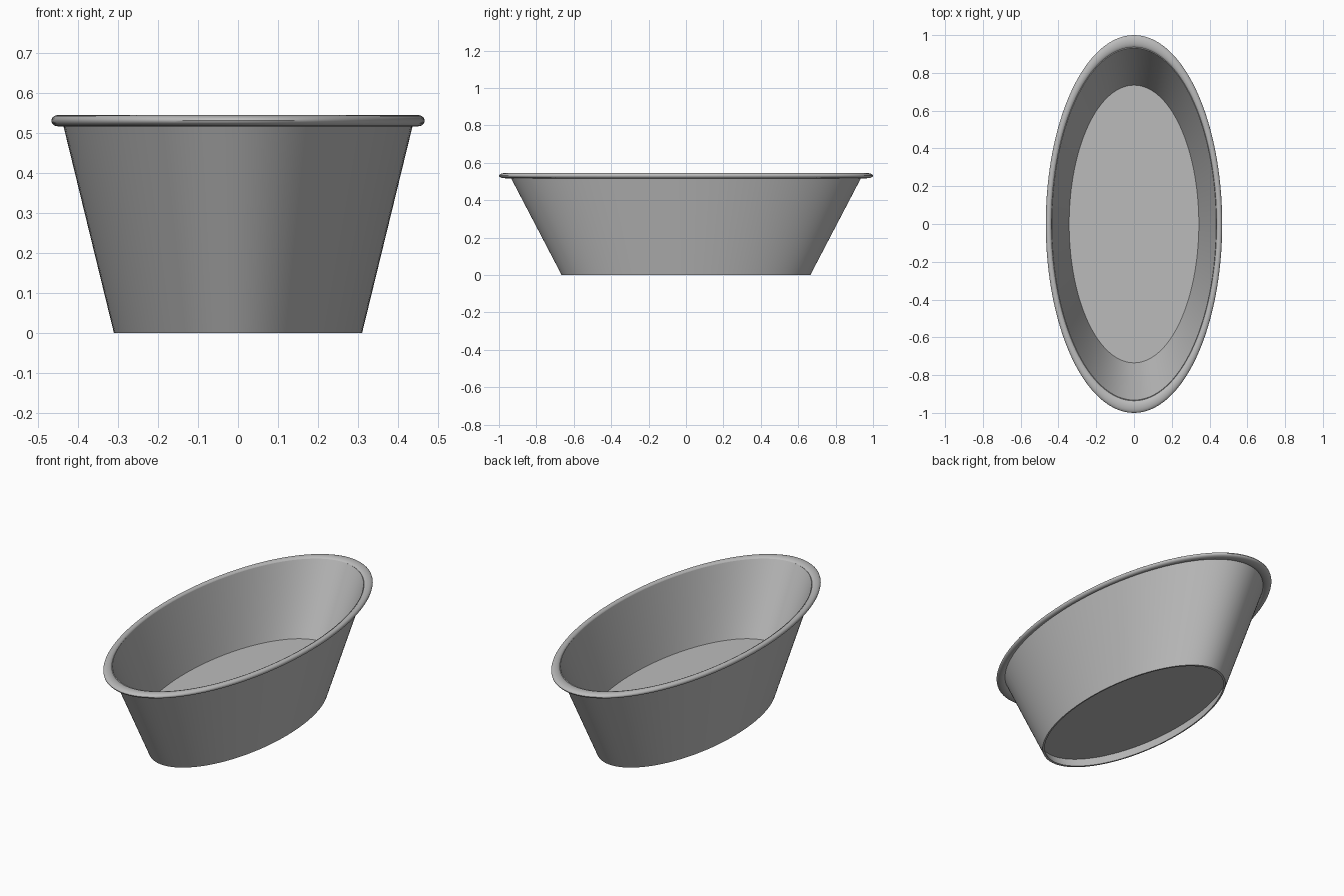
import bpy, bmesh, math

WIDTH = 0.467   # width of the oval relative to its length
SEGMENTS = 128

cube = bpy.data.objects.get("Cube")
if cube:
    bpy.data.objects.remove(cube, do_unlink=True)

grey = bpy.data.materials.new("plain grey")
grey.use_nodes = True
colour = (0.5, 0.5, 0.5, 1)
grey.diffuse_color = colour
for node in grey.node_tree.nodes:
    if node.type == "BSDF_PRINCIPLED":
        node.inputs["Base Color"].default_value = colour


def oval_lathe(name, profile, closed=False):
    """Sweep a (radius, height) profile around an oval."""
    bm = bmesh.new()
    rings = []
    for i in range(SEGMENTS):
        a = math.tau * i / SEGMENTS
        rings.append([bm.verts.new((WIDTH * r * math.cos(a), r * math.sin(a), z))
                      for r, z in profile])
    steps = len(profile) if closed else len(profile) - 1
    for i in range(SEGMENTS):
        here, after = rings[i], rings[(i + 1) % SEGMENTS]
        for j in range(steps):
            k = (j + 1) % len(profile)
            bm.faces.new((here[j], after[j], after[k], here[k]))
    # Cap the open ends of the profile with flat ovals
    if not closed:
        bm.faces.new([ring[0] for ring in rings])
        bm.faces.new([ring[-1] for ring in rings])
    bmesh.ops.recalc_face_normals(bm, faces=bm.faces)
    mesh = bpy.data.meshes.new(name)
    bm.to_mesh(mesh)
    bm.free()
    mesh.materials.append(grey)
    obj = bpy.data.objects.new(name, mesh)
    bpy.context.collection.objects.link(obj)
    bpy.ops.object.select_all(action="DESELECT")
    obj.select_set(True)
    bpy.context.view_layer.objects.active = obj
    bpy.ops.object.shade_smooth_by_angle(angle=math.radians(35))
    return obj


# Flared tub: recessed underside, foot ring, outer wall, inner wall, floor
oval_lathe("tub_body", [(0.678, 0.055), (0.650, 0), (0.665, 0),
                        (0.943, 0.532), (0.932, 0.538), (0.735, 0.165)])

# Rounded rim rolled outward around the top edge
rim = []
for i in range(20):
    a = math.tau * i / 20
    rim.append((0.967 + 0.033 * math.cos(a), 0.531 + 0.014 * math.sin(a)))
oval_lathe("rolled_rim", rim, closed=True)
